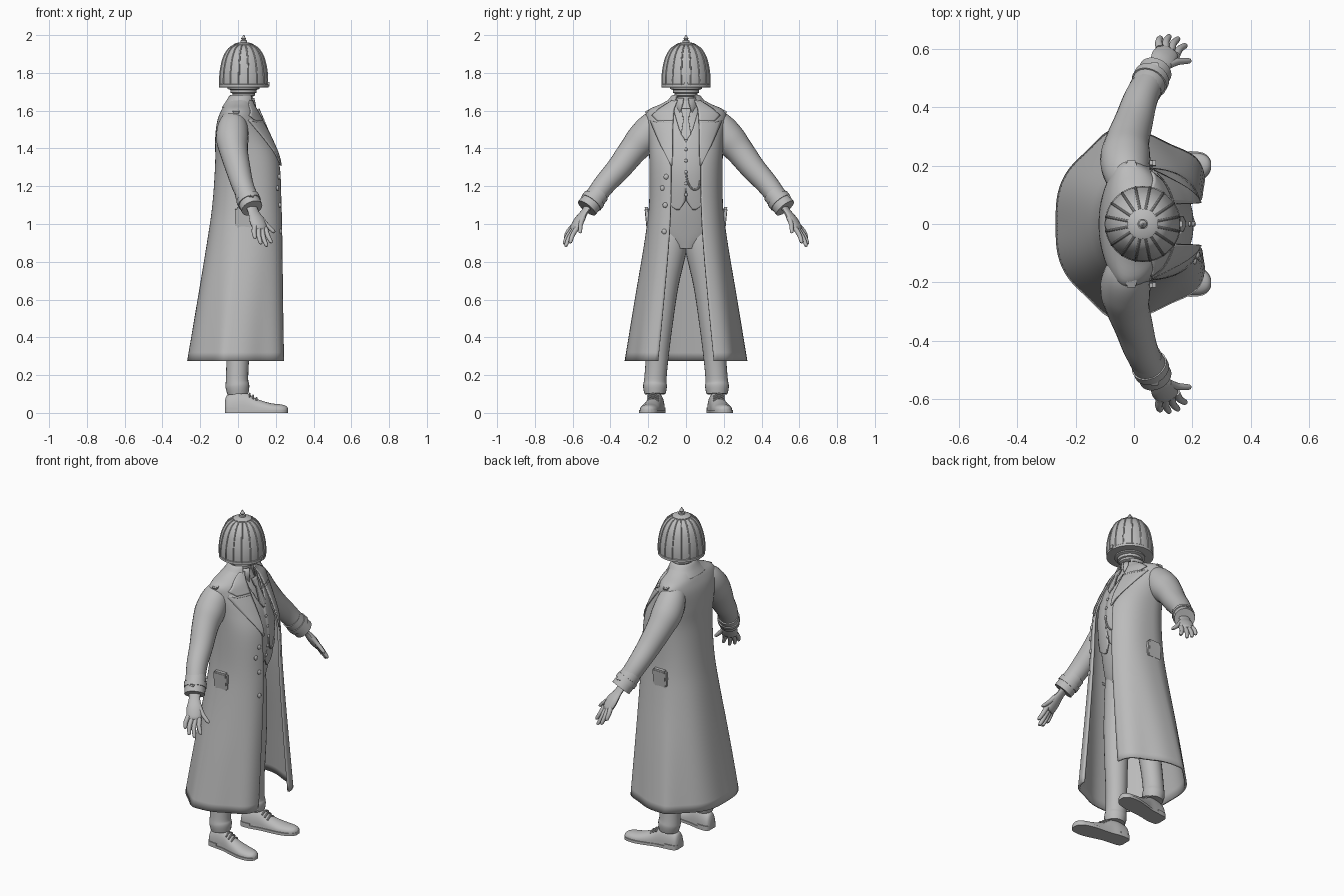
import bpy, bmesh, math
from mathutils import Vector

if "Cube" in bpy.data.objects:
    bpy.data.objects.remove(bpy.data.objects["Cube"])

grey = bpy.data.materials.new("plain grey")
grey.use_nodes = True
GREY = (0.5, 0.5, 0.5, 1)
grey.diffuse_color = GREY
grey.node_tree.nodes["Principled BSDF"].inputs["Base Color"].default_value = GREY
parts = []


def finish(name, bm, mirror=False, thick=0):
    bmesh.ops.recalc_face_normals(bm, faces=bm.faces)
    me = bpy.data.meshes.new(name)
    bm.to_mesh(me)
    bm.free()
    ob = bpy.data.objects.new(name, me)
    bpy.context.collection.objects.link(ob)
    me.materials.append(grey)
    if thick:
        s = ob.modifiers.new("thickness", 'SOLIDIFY')
        s.thickness, s.offset = thick, 0
    if mirror:
        m = ob.modifiers.new("mirror", 'MIRROR')
        m.use_axis = (False, True, False)
    parts.append(ob)
    return ob


def spline(rows, k=5):
    """Smooth curve through rows of any width."""
    out = []
    for i in range(len(rows) - 1):
        p = [rows[max(i - 1, 0)], rows[i], rows[i + 1], rows[min(i + 2, len(rows) - 1)]]
        for j in range(k):
            t = j / k
            out.append([b + t * ((c - a) / 2 + t * (a - 2.5 * b + 2 * c - d / 2 + t * (1.5 * (b - c) + (d - a) / 2)))
                        for a, b, c, d in zip(*p)])
    return out + [list(rows[-1])]


def loft(name, rings, closed=True, caps=True, **kw):
    bm = bmesh.new()
    vs = [[bm.verts.new(p) for p in r] for r in rings]
    n = len(rings[0])
    for a, b in zip(vs, vs[1:]):
        for i in range(n if closed else n - 1):
            j = (i + 1) % n
            bm.faces.new((a[i], a[j], b[j], b[i]))
    if closed and caps:
        bm.faces.new(vs[0])
        bm.faces.new(vs[-1])
    return finish(name, bm, **kw)


def tube(name, rows, sides=14, k=5, flat=1, ref=(1, 0, 0), **kw):
    """Round limb through rows of x, y, z, radius."""
    rows = spline(rows, k)
    pts = [Vector(r[:3]) for r in rows]
    rings = []
    for i, p in enumerate(pts):
        t = (pts[min(i + 1, len(pts) - 1)] - pts[max(i - 1, 0)]).normalized()
        v = t.cross(Vector(ref)).normalized()
        u = v.cross(t)
        r = rows[i][3]
        rings.append([p + r * (math.cos(a) * u + flat * math.sin(a) * v)
                      for a in (math.tau * s / sides for s in range(sides))])
    return loft(name, rings, **kw)


def lathe(name, profile, cx, sides=48):
    return loft(name, [[(cx + r * math.cos(math.tau * s / sides), r * math.sin(math.tau * s / sides), z)
                        for s in range(sides)] for r, z in profile])


def box(name, loc, size, tilt=0, mirror=False):
    bm = bmesh.new()
    bmesh.ops.create_cube(bm, size=1)
    bmesh.ops.bevel(bm, geom=bm.edges[:], offset=0.1, segments=2, affect='EDGES')
    for v in bm.verts:
        p = Vector(v.co[i] * size[i] for i in range(3))
        y, z = p.y, p.z
        c, s = math.cos(tilt), math.sin(tilt)
        v.co = Vector(loc) + Vector((p.x, y * c - z * s, y * s + z * c))
    return finish(name, bm, mirror)


def ball(name, loc, size):
    bm = bmesh.new()
    bmesh.ops.create_uvsphere(bm, u_segments=16, v_segments=10, radius=1)
    for v in bm.verts:
        v.co = Vector(v.co[i] * size[i] for i in range(3)) + Vector(loc)
    return finish(name, bm)


# Body sections: height, back x, front x, half width, widest x, front edge y, front squareness
COAT = spline([(.275, -.27, .245, .308, -.07, .145, 3), (.6, -.212, .24, .26, -.03, .115, 2.9),
               (.9, -.16, .236, .213, .01, .09, 2.8), (1.1, -.13, .232, .19, .03, .08, 2.7),
               (1.32, -.115, .222, .188, .03, .078, 2.5), (1.45, -.115, .175, .195, .0, .075, 2.3),
               (1.54, -.105, .13, .21, -.02, .07, 2), (1.595, -.085, .1, .2, -.02, .066, 2),
               (1.63, -.065, .08, .13, 0, .06, 2), (1.66, -.045, .07, .075, .02, .045, 2)])
TORSO = spline([(.87, -.06, .1, .09, .02, 0, 2), (.95, -.09, .125, .16, .02, 0, 2.3),
                (1.1, -.1, .165, .165, .03, 0, 2.3), (1.25, -.095, .19, .16, .03, 0, 2.3),
                (1.35, -.09, .185, .165, .03, 0, 2.3), (1.45, -.09, .16, .165, .02, 0, 2.3),
                (1.53, -.085, .13, .15, .01, 0, 2), (1.6, -.06, .1, .1, .01, 0, 2),
                (1.65, -.02, .08, .055, .03, 0, 2)])
COLLAR = [(1.615, -.082, .1, .14, 0, .075, 2), (1.645, -.062, .09, .1, .01, .06, 2),
          (1.68, -.038, .08, .068, .02, .045, 2), (1.655, -.03, .07, .06, .025, .045, 2)]
SHIRT = [(1.59, -.03, .105, .07, .03, .03, 2), (1.64, -.025, .092, .06, .03, .015, 2),
         (1.665, -.02, .085, .053, .03, .012, 2)]


def section(row, steps=96, flare=0):
    """Open outline; flare adds skirt folds and a narrower back."""
    z, xb, xf, b, wx, edge, n = row
    start = math.asin((edge / b) ** (n / 2))
    pts = []
    for i in range(steps + 1):
        a = start + (math.tau - 2 * start) * i / steps
        c, s = math.cos(a), math.sin(a)
        front = 2 / n
        back = 2 / (2.2 - .5 * flare)
        e = front if c > 0 else back
        f = 1 - .035 * flare * math.cos(6 * a)
        x = abs(c) ** e * (xf - wx if c > 0 else xb - wx) * f
        pts.append((wx + x, math.copysign(abs(s) ** e, s) * b * f, z))
    return pts


def surface_x(table, y, z):
    i = next((i for i in range(len(table) - 2) if table[i + 1][0] >= z), len(table) - 2)
    lo, hi = table[i], table[i + 1]
    t = min(max((z - lo[0]) / (hi[0] - lo[0]), 0), 1)
    _, xb, xf, b, wx, _, n = [p + (q - p) * t for p, q in zip(lo, hi)]
    return wx + (xf - wx) * (1 - min(abs(y) / b, .92) ** n) ** (1 / n)


def drape(name, table, rows, lift, thick=.008, cols=8):
    """Mirrored cloth panel from rows of height, inner y, outer y."""
    grid = []
    for a, b in zip(rows, rows[1:]):
        for j in range(4):
            grid.append([p + (q - p) * j / 4 for p, q in zip(a, b)])
    grid.append(rows[-1])
    loft(name, [[(surface_x(table, y0 + (y1 - y0) * i / cols, z) + lift, y0 + (y1 - y0) * i / cols, z)
                 for i in range(cols + 1)] for z, y0, y1 in grid], closed=False, mirror=True, thick=thick)


# Clothes on the trunk
loft("coat", [section(r, flare=max(0, (1.1 - r[0]) / .82)) for r in COAT], closed=False, thick=.012)
loft("coat_collar", [section(r) for r in spline(COLLAR)], closed=False, thick=.008)
loft("torso", [section(r)[:-1] for r in TORSO])
loft("shirt_collar", [section(r) for r in SHIRT], closed=False, thick=.006)
drape("lapels", COAT, [(1.31, .072, .08), (1.42, .07, .135), (1.5, .07, .17), (1.55, .068, .19),
                       (1.535, .068, .15)], .012)
drape("collar_points", COAT, [(1.545, .068, .15), (1.575, .066, .18), (1.61, .062, .14), (1.655, .045, .07)], .012)
drape("waistcoat", TORSO, [(1.075, .035, .05), (1.12, .004, .11), (1.2, 0, .12), (1.43, 0, .12),
                           (1.5, .035, .12), (1.6, .065, .085)], .01)
drape("tie", TORSO, [(1.445, 0, .004), (1.475, 0, .026), (1.565, 0, .012), (1.57, 0, .02), (1.61, 0, .024)], .014)

# Fastenings
for i in range(5):
    z = 1.155 + i * .06
    ball("waistcoat_button", (surface_x(TORSO, 0, z) + .015, 0, z), (.006, .009, .009))
for y, z in ((-.105, 1.25), (-.125, 1.19), (-.11, 1.1), (-.115, .96)):
    ball("coat_button", (surface_x(COAT, y, z) + .008, y, z), (.008, .014, .014))
chain = [(0, 1.27), (.01, 1.22), (.035, 1.185), (.065, 1.19), (.075, 1.23)]
tube("watch_chain", [(surface_x(TORSO, y, z) + .017, y, z, .005) for y, z in chain], sides=8)
box("shoulder_straps", (-.01, .172, 1.608), (.036, .095, .012), -.38, True)
box("pocket_flaps", (.03, .205, 1.035), (.09, .02, .11), -.1, True)

# Sleeves with strapped cuffs
tube("sleeves", [(-.025, .1, 1.555, .045), (-.027, .165, 1.525, .076), (-.03, .225, 1.455, .086),
                 (-.022, .285, 1.385, .075), (0, .355, 1.295, .066), (.025, .435, 1.205, .058),
                 (.06, .5, 1.115, .052)], sides=24, mirror=True)
for name, y0, y1, r in (("cuffs", .462, .525, .058), ("cuff_straps", .485, .502, .063)):
    tube(name, [(.06 + (y - .5) * .55, y, 1.115 - (y - .5) * 1.25, r) for y in (y0, y1)], sides=24, mirror=True)
box("cuff_buckles", (.07, .54, 1.15), (.03, .012, .028), .9, True)

# Hands
ACROSS = (1, -.5, 0)
tube("palms", [(.07, .515, 1.095, .032), (.083, .54, 1.06, .032), (.1, .565, 1.02, .044),
               (.115, .587, .98, .042), (.12, .594, .966, .03)], flat=.5, ref=ACROSS, mirror=True)
fingers = (("little_fingers", .088, .603, .985, .09, .638, .928),
           ("ring_fingers", .108, .6, .972, .12, .643, .9),
           ("middle_fingers", .127, .592, .968, .15, .635, .888),
           ("index_fingers", .145, .578, .978, .175, .612, .905),
           ("thumbs", .118, .545, 1.035, .188, .56, .96))
for name, x, y, z, tx, ty, tz in fingers:
    tube(name, [(x, y, z, .014), ((x + tx) / 2 - .004, (y + ty) / 2 + .005, (z + tz) / 2, .0125),
                (tx, ty, tz, .0095), (tx, ty, tz - .004, .003)], sides=10, mirror=True)

# Trousers
tube("trouser_legs", [(.02, .07, 1.05, .08), (.02, .08, .95, .093), (.025, .088, .86, .09), (.025, .115, .68, .076),
                      (.015, .135, .48, .066), (0, .152, .3, .06), (-.005, .162, .18, .059), (-.003, .164, .14, .063),
                      (0, .164, .1, .056)], sides=24, mirror=True)

# Shoes: x, centre y, half width, height
SHOE = spline([(-.07, .155, .025, .05), (-.055, .156, .042, .085), (0, .16, .046, .1), (.05, .168, .044, .092),
               (.1, .178, .048, .062), (.17, .19, .053, .04), (.225, .197, .046, .033), (.252, .2, .032, .026),
               (.264, .201, .014, .014)])
loft("shoes", [[(x, y + w * math.cos(a), .012 + h * max(math.sin(a), 0) ** .8)
                for a in (math.pi * i / 16 for i in range(17))] for x, y, w, h in SHOE], mirror=True)
for name, limit, top in (("shoe_soles", 1, .016), ("shoe_heels", .01, .028)):
    loft(name, [[(x, y - w * 1.1, 0), (x, y + w * 1.1, 0), (x, y + w * 1.1, top), (x, y - w * 1.1, top)]
                for x, y, w, h in SHOE if x < limit], mirror=True)
for x, z in ((.062, .1), (.08, .09), (.098, .078)):
    tube("shoe_lace", [(x, .145, z - .014, .005), (x, .175, z + .002, .005), (x, .205, z - .014, .005)],
         sides=8, mirror=True)

# Domed helmet on a ringed neck
CX = .03
DOME = [(.128, 1.735), (.128, 1.78), (.122, 1.83), (.107, 1.885), (.081, 1.927), (.05, 1.948)]
lathe("neck", [(.05, 1.58), (.048, 1.675), (.06, 1.68), (.06, 1.692), (.069, 1.695), (.069, 1.71),
               (.085, 1.715), (.085, 1.74)], CX)
lathe("helmet_dome", [(.075, 1.722), (.125, 1.726)] + spline(DOME) + [(.01, 1.954)], CX)
lathe("helmet_rim", [(.12, 1.722), (.131, 1.724), (.131, 1.738), (.127, 1.742)], CX)
lathe("helmet_cap", [(.052, 1.942), (.052, 1.952), (.04, 1.958), (.018, 1.962), (.018, 1.972), (.009, 1.974),
                     (.014, 1.982), (.008, 1.989), (.003, 2)], CX, 24)
for i in range(16):
    a = math.tau * (i + .5) / 16
    tube("helmet_rib", [(CX + r * math.cos(a), r * math.sin(a), z, .0042) for r, z in DOME],
         sides=8, k=4, ref=(-math.sin(a), math.cos(a), 0))
box("helmet_clasp", (CX + .131, 0, 1.74), (.012, .022, .024))

# Smooth shading with crisp edges
bpy.ops.object.select_all(action='DESELECT')
for ob in parts:
    ob.select_set(True)
bpy.context.view_layer.objects.active = parts[0]
bpy.ops.object.shade_smooth_by_angle(angle=math.radians(40))
